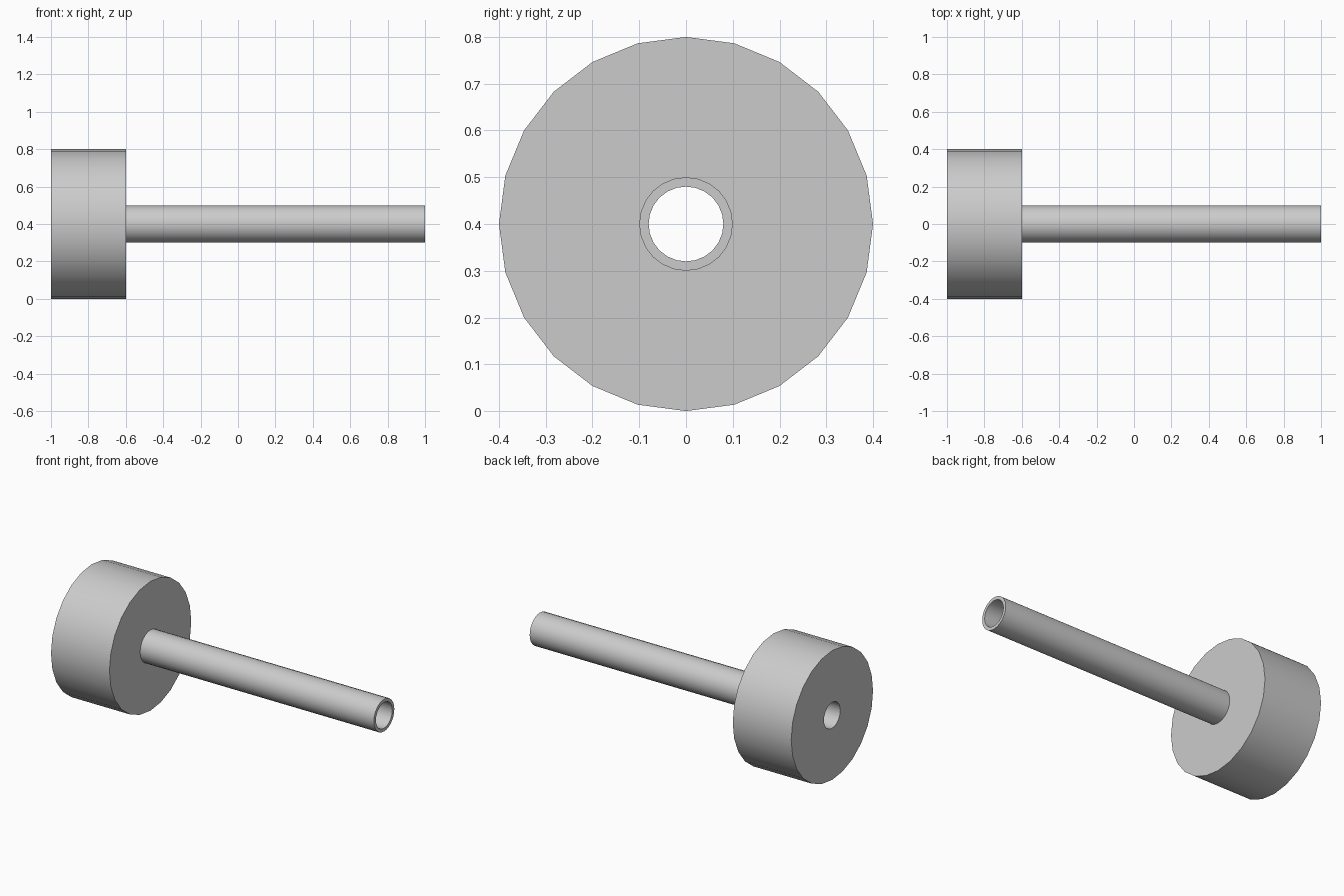
import bpy, bmesh
from math import radians, tau
from mathutils import Matrix

cube = bpy.data.objects.get("Cube")
if cube:
    bpy.data.objects.remove(cube, do_unlink=True)

SIDES = 24
AXIS_Z = 0.4
BORE, TUBE, DISC = 0.08, 0.1, 0.4
BACK, SHOULDER, TIP = -1.0, -0.6, 1.0

# Plain grey material
grey = bpy.data.materials.new("light_grey")
grey.use_nodes = True
colour = (0.6, 0.6, 0.6, 1)
grey.diffuse_color = colour
grey.node_tree.nodes["Principled BSDF"].inputs["Base Color"].default_value = colour


def lathe_x(name, profile):
    """Revolve a closed (x, radius) profile around the x axis."""
    bm = bmesh.new()
    rings = []
    for i in range(SIDES):
        turn = Matrix.Rotation(tau * i / SIDES, 3, 'X')
        ring = []
        for x, r in profile:
            v = bm.verts.new((x, 0, r))
            v.co.rotate(turn)
            v.co.z += AXIS_Z
            ring.append(v)
        rings.append(ring)
    count = len(profile)
    for i in range(SIDES):
        a, b = rings[i], rings[(i + 1) % SIDES]
        for j in range(count):
            k = (j + 1) % count
            bm.faces.new((a[j], a[k], b[k], b[j]))
    bmesh.ops.recalc_face_normals(bm, faces=bm.faces)
    mesh = bpy.data.meshes.new(name)
    bm.to_mesh(mesh)
    bm.free()
    mesh.materials.append(grey)
    obj = bpy.data.objects.new(name, mesh)
    bpy.context.collection.objects.link(obj)
    return obj


# Wide disc and long hollow tube, with one bore running through both
flanged_tube = lathe_x("flanged_tube", [
    (BACK, BORE), (BACK, DISC), (SHOULDER, DISC),
    (SHOULDER, TUBE), (TIP, TUBE), (TIP, BORE),
])

# Smooth round walls, crisp rims
bpy.ops.object.select_all(action='DESELECT')
flanged_tube.select_set(True)
bpy.context.view_layer.objects.active = flanged_tube
bpy.ops.object.shade_smooth_by_angle(angle=radians(30))
